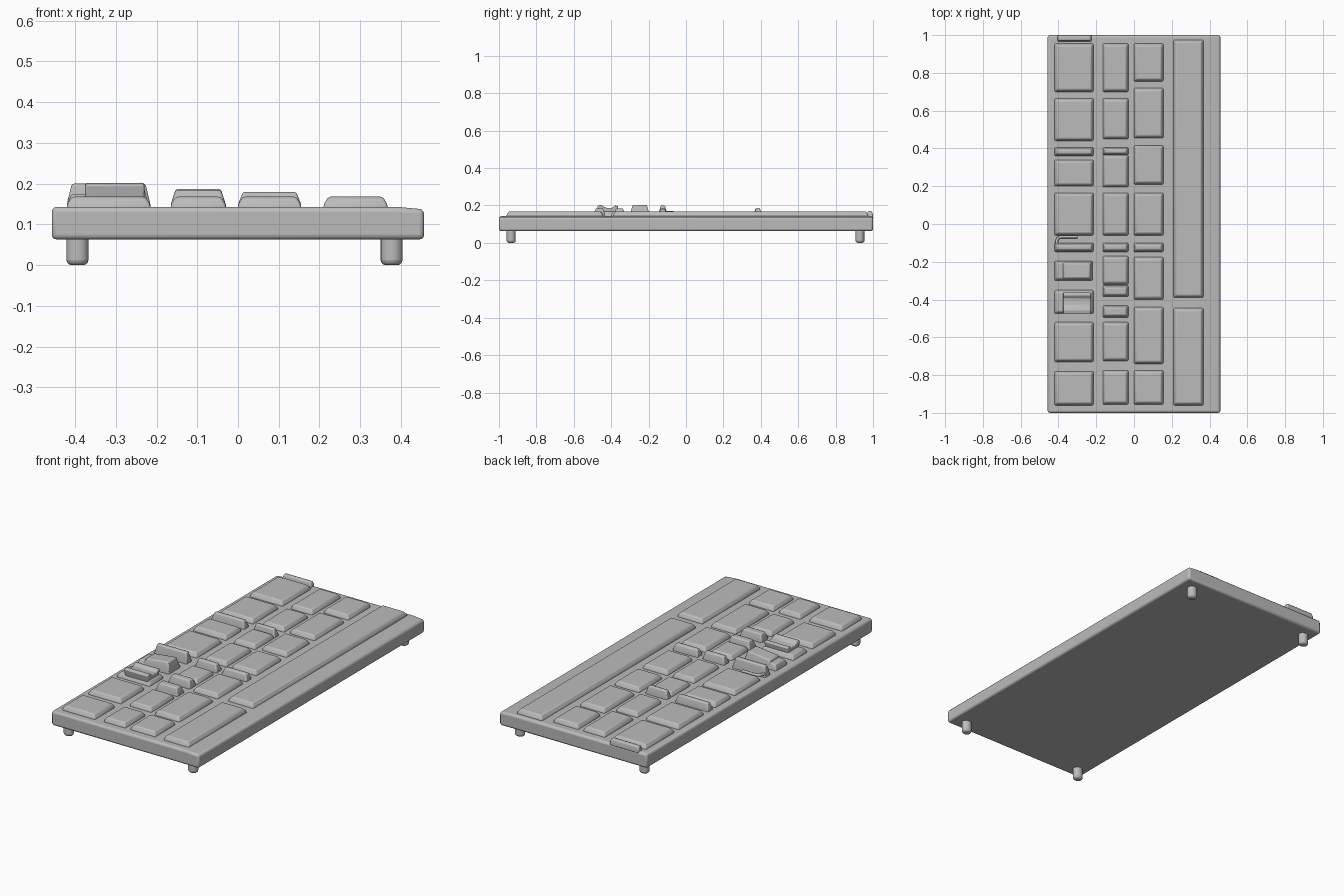
import bpy, bmesh, math
from mathutils import Vector

if "Cube" in bpy.data.objects:
    bpy.data.objects.remove(bpy.data.objects["Cube"], do_unlink=True)

grey = bpy.data.materials.new("plain grey")
grey.use_nodes = True
COLOUR = (0.5, 0.5, 0.5, 1)
grey.diffuse_color = COLOUR
grey.node_tree.nodes["Principled BSDF"].inputs["Base Color"].default_value = COLOUR

DECK = 0.143


def finish(name, bm, bevel, segments=3):
    bmesh.ops.recalc_face_normals(bm, faces=bm.faces)
    mesh = bpy.data.meshes.new(name)
    bm.to_mesh(mesh)
    bm.free()
    mesh.materials.append(grey)
    ob = bpy.data.objects.new(name, mesh)
    bpy.context.collection.objects.link(ob)
    if bevel:
        mod = ob.modifiers.new("soft edges", "BEVEL")
        mod.width = bevel
        mod.segments = segments
        mod.limit_method = "ANGLE"
        mod.angle_limit = math.radians(25)
    bpy.ops.object.select_all(action="DESELECT")
    ob.select_set(True)
    bpy.context.view_layer.objects.active = ob
    bpy.ops.object.shade_smooth_by_angle(angle=math.radians(35))
    return ob


def extrude_profile(name, points, direction, bevel):
    """Fill a closed outline and push it along a direction."""
    bm = bmesh.new()
    face = bm.faces.new([bm.verts.new(p) for p in points])
    new = bmesh.ops.extrude_face_region(bm, geom=[face])["geom"]
    moved = [g for g in new if isinstance(g, bmesh.types.BMVert)]
    bmesh.ops.translate(bm, verts=moved, vec=Vector(direction))
    return finish(name, bm, bevel)


def key(name, x0, x1, y0, y1, top=0.168, inset=0.012, slope=0.0):
    """Tapered cap; slope pulls the -x end of the top inward and down."""
    bm = bmesh.new()
    rings = []
    for z, d, s in ((DECK - 0.01, 0, 0), (DECK + 0.006, 0, 0), (top, inset, slope)):
        dy = min(d, (y1 - y0) * 0.25)
        rings.append([bm.verts.new(p) for p in (
            (x0 + d, y0 + dy, z - s), (x1 - d, y0 + dy, z),
            (x1 - d, y1 - dy, z), (x0 + d, y1 - dy, z - s))])
    bm.faces.new(rings[0])
    bm.faces.new(rings[-1])
    for a, b in zip(rings, rings[1:]):
        for i in range(4):
            j = (i + 1) % 4
            bm.faces.new((a[i], a[j], b[j], b[i]))
    return finish(name, bm, 0.006, 2)


# Slab with a deck that falls away slightly on the left edge
extrude_profile("body", [(x, -1, z) for x, z in (
    (-0.457, 0.063), (0.457, 0.063), (0.457, 0.137), (0.39, DECK), (-0.457, DECK))],
    (0, 2, 0), 0.012)

# Regular keys, one list of (start, end) spans per column
columns = {
    "outer_key": (-0.42, -0.215, [(0.70, 0.955), (0.44, 0.665), (0.2, 0.34),
                                  (-0.06, 0.165), (-0.73, -0.52), (-0.96, -0.78)]),
    "middle_key": (-0.165, -0.03, [(0.70, 0.955), (0.45, 0.665), (0.195, 0.365),
                                   (-0.06, 0.165), (-0.32, -0.17), (-0.725, -0.52),
                                   (-0.955, -0.775)]),
    "inner_key": (0.0, 0.155, [(0.755, 0.955), (0.455, 0.72), (0.21, 0.415),
                               (-0.06, 0.165), (-0.4, -0.175), (-0.74, -0.44),
                               (-0.955, -0.775)]),
    "long_bar": (0.21, 0.367, [(-0.39, 0.975), (-0.96, -0.445)]),
}
for label, (x0, x1, spans) in columns.items():
    for i, (y0, y1) in enumerate(spans):
        key(f"{label}_{i + 1}", x0, x1, y0, y1)

# Narrow raised keys
for label, column, y0, y1, top in (
        ("outer_narrow_back", "outer_key", 0.36, 0.405, 0.185),
        ("middle_narrow_back", "middle_key", 0.365, 0.405, 0.187),
        ("outer_narrow", "outer_key", -0.148, -0.1, 0.2),
        ("middle_narrow", "middle_key", -0.148, -0.1, 0.185),
        ("inner_narrow", "inner_key", -0.148, -0.1, 0.18),
        ("middle_narrow_step", "middle_key", -0.385, -0.325, 0.185),
        ("middle_narrow_front", "middle_key", -0.495, -0.432, 0.185)):
    x0, x1, _ = columns[column]
    key(label, x0, x1, y0, y1, top)

# Tall sloping key and the saddle-shaped key in front of it
key("tall_key_base", -0.42, -0.22, -0.3, -0.195, 0.175)
key("tall_key_cap", -0.385, -0.22, -0.3, -0.195, 0.203, 0.014, 0.015)
key("saddle_base", -0.42, -0.215, -0.475, -0.35, 0.168)
extrude_profile("saddle_cap", [(-0.375, y, z) for y, z in (
    (-0.465, 0.15), (-0.475, 0.198), (-0.455, 0.203), (-0.43, 0.188),
    (-0.395, 0.187), (-0.378, 0.2), (-0.362, 0.196), (-0.37, 0.15))],
    (0.145, 0, 0), 0.005)

# Curled lip beside the narrow outer key
curve = bpy.data.curves.new("curled_lip", "CURVE")
curve.dimensions = "3D"
curve.bevel_depth = 0.008
curve.bevel_resolution = 2
curve.use_fill_caps = True
path = curve.splines.new("POLY")
bend = [(-0.385 + 0.025 * math.cos(a), -0.098 + 0.03 * math.sin(a))
        for a in (math.pi * (0.5 + i / 8) for i in range(9))]
lip = [(-0.3, -0.098 + 0.03)] + bend
path.points.add(len(lip) - 1)
for point, (x, y) in zip(path.points, lip):
    point.co = (x, y, 0.162, 1)
curve.materials.append(grey)
bpy.context.collection.objects.link(bpy.data.objects.new("curled_lip", curve))

# Low tab on the back edge
key("back_tab", -0.405, -0.225, 0.966, 1.0, 0.17, 0.006)

# Four rounded feet
for side, x in (("right", -0.394), ("left", 0.377)):
    for end, y in (("front", -0.935), ("back", 0.93)):
        bm = bmesh.new()
        bmesh.ops.create_cone(bm, cap_ends=True, segments=20, radius1=0.027,
                              radius2=0.027, depth=0.075)
        bmesh.ops.scale(bm, verts=bm.verts, vec=(1, 0.9, 1))
        bmesh.ops.translate(bm, verts=bm.verts, vec=(x, y, 0.0375))
        finish(f"{end}_{side}_foot", bm, 0.013)
